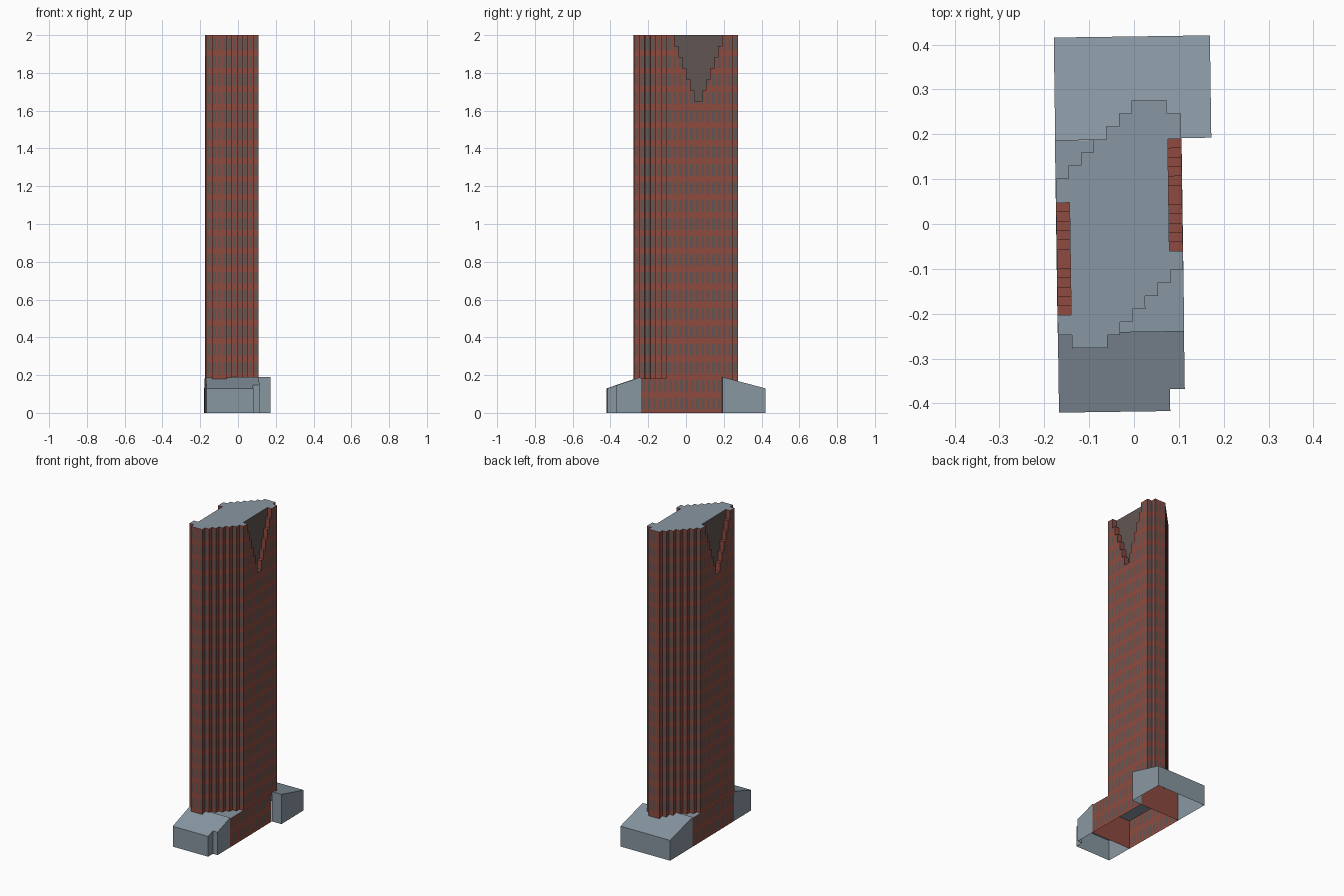
import bpy, bmesh
from mathutils import Vector

old = bpy.data.objects.get("Cube")
if old:
    bpy.data.objects.remove(old, do_unlink=True)

TURN = 0.014             # slight turn of the whole site
CX, HALF = -0.0325, 0.1405
TOP, BASE, LOW = 2.0, 0.165, 0.183
FLOOR = TOP / 21
BAY = 0.0285
STEP, STEPS, WIDE, DEEP = 0.0585, 6, 0.125, 0.03


def material(name, rgb):
    m = bpy.data.materials.new(name)
    m.use_nodes = True
    m.diffuse_color = (*rgb, 1)
    m.node_tree.nodes["Principled BSDF"].inputs["Base Color"].default_value = (*rgb, 1)
    return m


MATS = [material("red brick", (0.27, 0.07, 0.052)),
        material("dark glass", (0.12, 0.09, 0.086)),
        material("slate grey", (0.25, 0.31, 0.36))]
BRICK, GLASS, SLATE = range(3)


def face(bm, pts, mat):
    bm.faces.new([bm.verts.new(p) for p in pts]).material_index = mat


def finish(bm, name):
    bmesh.ops.remove_doubles(bm, verts=bm.verts, dist=0.0001)
    mesh = bpy.data.meshes.new(name)
    bm.to_mesh(mesh)
    bm.free()
    for m in MATS:
        mesh.materials.append(m)
    ob = bpy.data.objects.new(name, mesh)
    ob.rotation_euler.z = TURN
    bpy.context.collection.objects.link(ob)


def notch_half(z):
    # half width of the stepped V notch at a height
    k = int((TOP - z) / STEP)
    return WIDE * (STEPS - k) / STEPS if k < STEPS else 0


def tidy(values, low, high):
    out = []
    for v in sorted(values + [low, high]):
        if low <= v <= high and (not out or v - out[-1] > 0.0003):
            out.append(v)
    return out


def wall(bm, p, q, z0, z1, notch=None):
    # brick wall gridded into bays and floors, with glass panes
    p, q = Vector(p), Vector(q)
    length = (q - p).length
    along = (q - p) / length
    bays = max(1, round(length / BAY))
    bay = length / bays
    us = [(i + f) * bay for i in range(bays) for f in (0.24, 0.76)]
    zs = [(i + f) * FLOOR for i in range(21) for f in (0.18, 0.84)]
    if notch is not None:
        us += [notch + s * WIDE * k / STEPS for k in range(1, STEPS + 1) for s in (-1, 1)]
        zs += [TOP - STEP * k for k in range(1, STEPS + 1)]
    us, zs = tidy(us, 0, length), tidy(zs, z0, z1)
    for a, b in zip(us, us[1:]):
        for c, d in zip(zs, zs[1:]):
            u, z = (a + b) / 2, (c + d) / 2
            if notch is not None and abs(u - notch) < notch_half(z):
                continue
            pane = 0.24 < u / bay % 1 < 0.76 and 0.18 < z / FLOOR % 1 < 0.84
            l, r = p + along * a, p + along * b
            face(bm, [(*l, c), (*r, c), (*r, d), (*l, d)], GLASS if pane else BRICK)


# Tower plan: one stepped half, repeated by a half turn
half = [(-HALF, -0.245), (-0.109, -0.245), (-0.109, -0.275)]
for i in range(STEPS):
    x = HALF - BAY * (STEPS - i)
    half += [(x, -0.275 + BAY * i), (x, -0.275 + BAY * (i + 1))]
half.append((HALF, half[-1][1]))

tower = bmesh.new()
roof = []
for s, centre in ((1, 0.0635), (-1, 0.0755)):
    def place(x, y):
        return (CX + s * x, s * y)

    pts = [place(*p) for p in half]
    for p, q in zip(pts, pts[1:]):
        wall(tower, p, q, BASE, TOP)
    # long side with the stepped notch
    wall(tower, pts[-1], place(HALF, -half[0][1]), BASE, TOP, centre - half[-1][1])
    inner = HALF - DEEP
    roof += pts + [place(HALF, centre - WIDE), place(inner, centre - WIDE),
                   place(inner, centre + WIDE), place(HALF, centre + WIDE)]
    for k in range(STEPS):
        z1, z0 = TOP - STEP * k, TOP - STEP * (k + 1)
        w, w2 = WIDE * (STEPS - k) / STEPS, WIDE * (STEPS - k - 1) / STEPS
        a, b = place(inner, centre - w), place(inner, centre + w)
        face(tower, [(*a, z0), (*b, z0), (*b, z1), (*a, z1)], GLASS)
        for t in (-1, 1):
            i1, o1 = place(inner, centre + t * w), place(HALF, centre + t * w)
            i2, o2 = place(inner, centre + t * w2), place(HALF, centre + t * w2)
            cheek = [(*i1, z0), (*o1, z0), (*o1, z1), (*i1, z1)]
            ledge = [(*i1, z0), (*i2, z0), (*o2, z0), (*o1, z0)]
            face(tower, cheek if t > 0 else cheek[::-1], BRICK)
            face(tower, ledge if t > 0 else ledge[::-1], BRICK)
face(tower, [(*p, TOP) for p in roof], SLATE)
finish(tower, "tower")

# Rectangular lower storeys filling the stepped corners
lower = bmesh.new()
x0, x1, y0, y1 = CX - HALF - 0.0006, CX + HALF + 0.0006, -0.24, 0.188
corners = [(x0, y0), (x1, y0), (x1, y1), (x0, y1)]
for i, p in enumerate(corners):
    q = corners[(i + 1) % 4]
    if i % 2:
        wall(lower, p, q, 0, LOW)
    else:
        face(lower, [(*p, 0), (*q, 0), (*q, LOW), (*p, LOW)], BRICK)
face(lower, [(*p, LOW) for p in corners], SLATE)
finish(lower, "lower_storeys")


def podium(name, path, near, far):
    # open shell with a roof falling away from the tower
    bm = bmesh.new()

    def top(p):
        return (*p, 0.19 - 0.06 * (abs(p[1]) - near) / (far - near))

    for p, q in zip(path, path[1:]):
        face(bm, [(*p, 0), (*q, 0), top(q), top(p)], SLATE)
    face(bm, [top(p) for p in path], SLATE)
    finish(bm, name)


podium("back_podium", [(0.108, 0.19), (0.175, 0.19), (0.175, 0.418),
                       (-0.173, 0.418), (-0.173, 0.188)], 0.19, 0.418)
podium("front_podium", [(-0.173, -0.24), (-0.173, -0.418), (0.075, -0.418),
                        (0.075, -0.369), (0.108, -0.369), (0.108, -0.24)], 0.24, 0.418)
